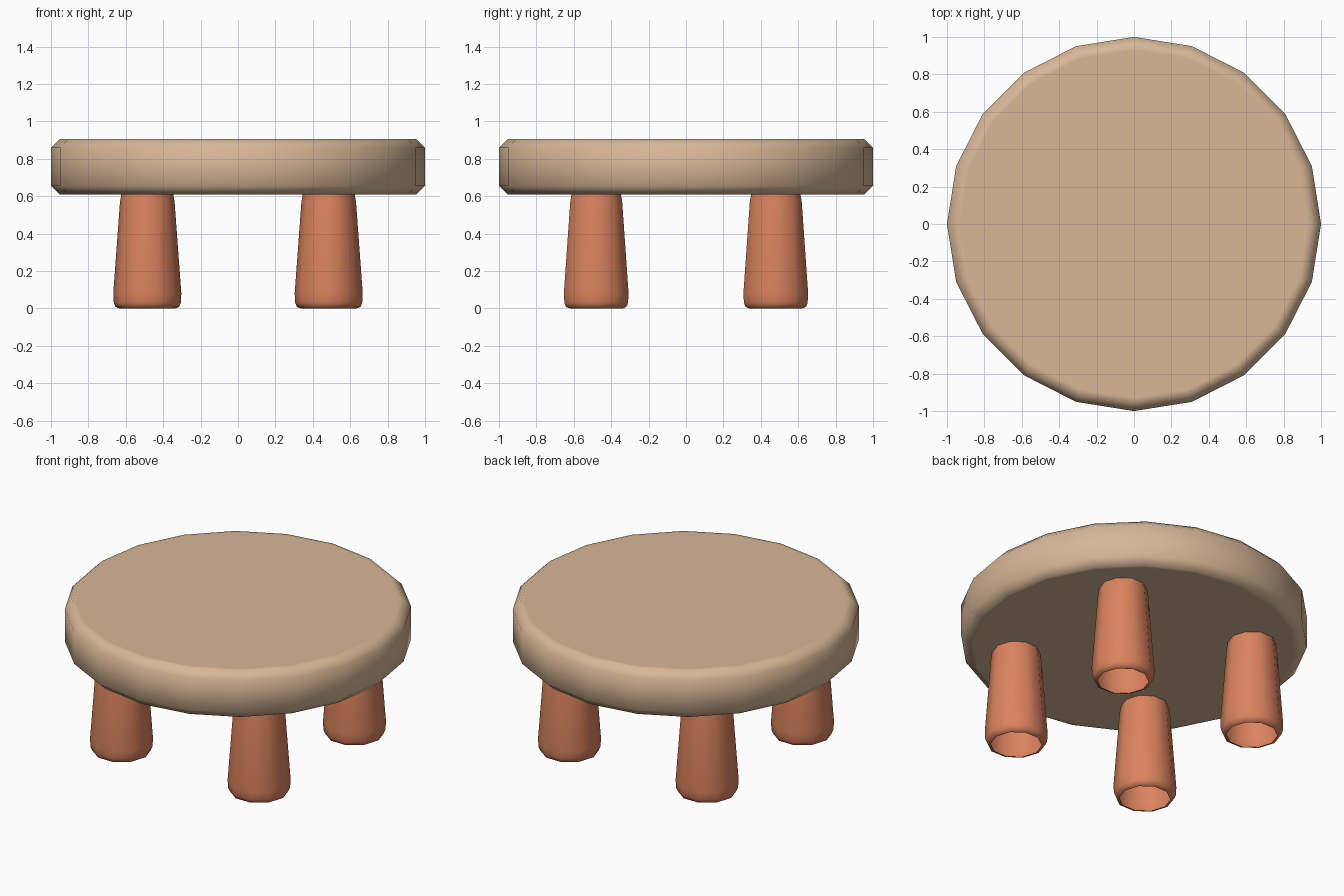
import bpy, bmesh, math

if "Cube" in bpy.data.objects:
    bpy.data.objects.remove(bpy.data.objects["Cube"])


def srgb(*c):
    return tuple((v / 255 / 12.92) if v < 10 else ((v / 255 + 0.055) / 1.055) ** 2.4 for v in c) + (1.0,)


def material(name, colour):
    m = bpy.data.materials.new(name)
    m.diffuse_color = colour
    m.use_nodes = True
    m.node_tree.nodes["Principled BSDF"].inputs["Base Color"].default_value = m.diffuse_color
    return m


def lathe(name, profile, sides, mat, location=(0, 0, 0), cap_bottom=True, cap_top=True):
    """Polygonal turned shape from (radius, height) points listed bottom to top."""
    bm = bmesh.new()
    rings = [[bm.verts.new((r * math.cos(math.tau * i / sides),
                            r * math.sin(math.tau * i / sides), z))
              for i in range(sides)] for r, z in profile]
    for low, high in zip(rings, rings[1:]):
        for i in range(sides):
            j = (i + 1) % sides
            bm.faces.new((low[i], low[j], high[j], high[i]))
    if cap_bottom:
        bm.faces.new(rings[0][::-1])
    if cap_top:
        bm.faces.new(rings[-1])
    mesh = bpy.data.meshes.new(name)
    bm.to_mesh(mesh)
    bm.free()
    mesh.materials.append(mat)
    obj = bpy.data.objects.new(name, mesh)
    obj.location = location
    bpy.context.collection.objects.link(obj)
    bpy.ops.object.select_all(action='DESELECT')
    obj.select_set(True)
    bpy.context.view_layer.objects.active = obj
    bpy.ops.object.shade_smooth_by_angle(angle=math.radians(60))
    return obj


tan = material("tan wood", srgb(216, 183, 151))
terracotta = material("terracotta", srgb(218, 131, 94))

# Round seat with chamfered rims
lathe("seat", [(0.93, 0.61), (0.955, 0.61), (1.0, 0.655),
               (1.0, 0.86), (0.955, 0.905), (0.93, 0.905)], 20, tan)

# Four tapered legs, hollow at the foot
leg_profile = [(0.148, 0.0), (0.17, 0.008), (0.179, 0.03), (0.182, 0.08),
               (0.146, 0.57), (0.138, 0.615)]
for side, sx in (("left", -1), ("right", 1)):
    for end, sy in (("front", -1), ("back", 1)):
        lathe(f"{end}_{side}_leg", leg_profile, 10, terracotta,
              (0.485 * sx, 0.48 * sy, 0), cap_bottom=False)
